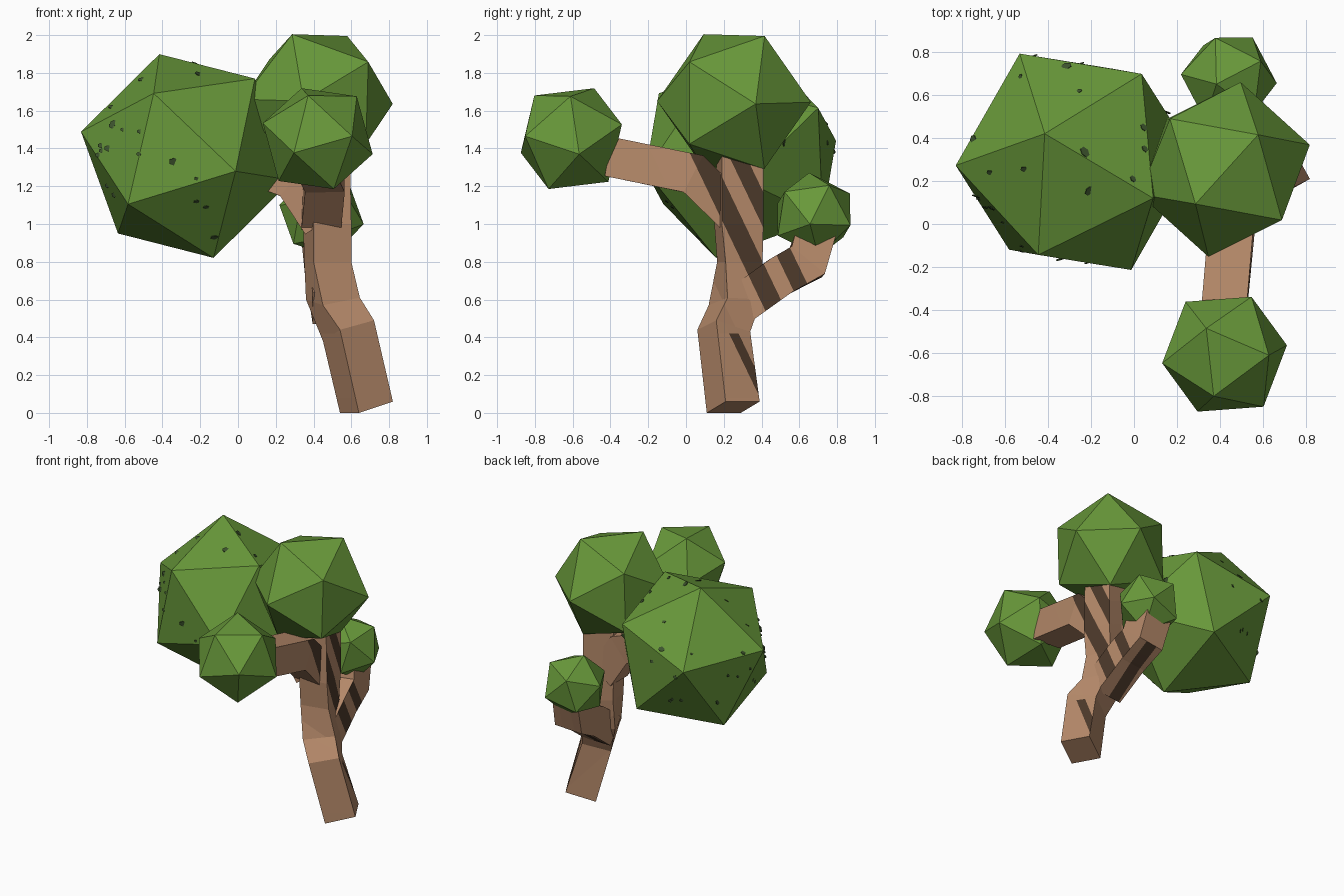
import bpy, bmesh, math, random
from mathutils import Vector, Matrix
from mathutils.bvhtree import BVHTree

if "Cube" in bpy.data.objects:
    bpy.data.objects.remove(bpy.data.objects["Cube"])


def material(name, rgb):
    m = bpy.data.materials.new(name)
    m.diffuse_color = (*rgb, 1)
    m.use_nodes = True
    m.node_tree.nodes["Principled BSDF"].inputs["Base Color"].default_value = m.diffuse_color
    return m


LEAF = material("leaf green", (0.138, 0.314, 0.042))
LEAF_SPOT = material("dark leaf spot", (0.045, 0.085, 0.026))
BARK = material("bark brown", (0.47, 0.255, 0.145))
BARK_DARK = material("dark bark", (0.075, 0.042, 0.024))


def finish(name, bm, *mats):
    bmesh.ops.recalc_face_normals(bm, faces=bm.faces)
    me = bpy.data.meshes.new(name)
    bm.to_mesh(me)
    bm.free()
    for m in mats:
        me.materials.append(m)
    bpy.context.collection.objects.link(bpy.data.objects.new(name, me))


def cut(bm, co, no):
    geom = bm.verts[:] + bm.edges[:] + bm.faces[:]
    bmesh.ops.bisect_plane(bm, geom=geom, plane_co=co, plane_no=no, dist=1e-5)


# Dark bark stripes slant across the right side: bands of y + SLOPE * z, with a height range
SLOPE = 0.48
STRIPES = [(.68, .79, .5, 2), (.88, .97, .5, 2), (.43, .48, .08, .42)]


def paint_bark(bm, underside):
    for lo, hi, z0, z1 in STRIPES:
        for w in (lo, hi):
            cut(bm, (0, w, 0), (0, 1, SLOPE))
    for z in (.08, .42):
        cut(bm, (0, 0, z), (0, 0, 1))
    if underside:
        for x in underside:
            cut(bm, (x, 0, 0), (1, 0, 0))
    bmesh.ops.recalc_face_normals(bm, faces=bm.faces)
    bm.normal_update()
    for f in bm.faces:
        c = f.calc_center_median()
        w = c.y + SLOPE * c.z
        if f.normal.x > .6 and any(a < w < b and z0 < c.z < z1 for a, b, z0, z1 in STRIPES):
            f.material_index = 1
        if underside and f.normal.z < -.5 and underside[0] < c.x < underside[1]:
            f.material_index = 1


def loft(name, rings, underside=None):
    """Skin a chain of four-cornered rings, cap both ends and paint the stripes."""
    bm = bmesh.new()
    loops = [[bm.verts.new(p) for p in ring] for ring in rings]
    for a, b in zip(loops, loops[1:]):
        for i in range(4):
            j = (i + 1) % 4
            bm.faces.new((a[i], a[j], b[j], b[i]))
    bm.faces.new(loops[0])
    bm.faces.new(loops[-1])
    paint_bark(bm, underside)
    finish(name, bm, BARK, BARK_DARK)


def branch(name, path, side, width=0.21, underside=None):
    """Square tube along a path; side is the sideways axis of its section."""
    pts = [Vector(p) for p in path]
    side = Vector(side)
    rings = []
    for i, p in enumerate(pts):
        t0 = (p - pts[max(i - 1, 0)]).normalized()
        t1 = (pts[min(i + 1, len(pts) - 1)] - p).normalized()
        t = (t0 + t1).normalized()
        u = (side - t * side.dot(t)).normalized() * width / 2
        v = t.cross(u)
        if 0 < i < len(pts) - 1:
            v = v / max(t.dot(t1), 0.5)      # mitred joint
        rings.append([p - u - v, p + u - v, p + u + v, p - u + v])
    loft(name, rings, underside)


def frame(a, b):
    a = Vector(a).normalized()
    n = a.cross(Vector(b)).normalized()
    return Matrix((a, n.cross(a), n)).transposed()


def crown(name, centre, radius, a, b):
    """Icosahedron turned so that two neighbouring corners point along a and b."""
    bm = bmesh.new()
    bmesh.ops.create_icosphere(bm, subdivisions=1, radius=radius)
    top = max(bm.verts, key=lambda v: v.co.z)
    near = top.link_edges[0].other_vert(top)
    rot = frame(a, b) @ frame(top.co, near.co).transposed()
    bm.transform(Matrix.Translation(centre) @ rot.to_4x4())
    tree = BVHTree.FromBMesh(bm)
    finish(name, bm, LEAF)
    return tree


# Trunk: left, near, right and back corner of each ring
loft("trunk", [
    [(.54, .29, 0), (.64, .11, 0), (.82, .21, .06), (.72, .39, .06)],
    [(.45, .24, .38), (.54, .06, .44), (.72, .16, .49), (.62, .34, .43)],
    [(.36, .32, .60), (.45, .12, .57), (.645, .22, .61), (.57, .40, .60)],
    [(.35, .36, .83), (.40, .165, .80), (.60, .21, .80), (.55, .405, .80)],
    [(.345, .36, 1.01), (.40, .15, 1.0), (.60, .19, 1.0), (.56, .41, 1.0)],
    [(.34, .37, 1.5), (.38, .17, 1.5), (.59, .19, 1.5), (.56, .41, 1.5)],
])

# Branches
branch("front_branch", [(.44, .27, 1.04), (.46, .04, 1.265), (.42, -.40, 1.355)], (1, 0, 0))
branch("back_branch", [(.50, .27, .56), (.475, .50, .725), (.46, .64, .80), (.44, .69, .96)],
       (1, 0, 0), underside=(.41, .50))
branch("left_branch", [(.44, .28, 1.0), (.29, .28, 1.23), (0, .29, 1.34)], (0, 1, 0), .2)

# Leaf crowns
CENTRE = Vector((-.273, .29, 1.36))
big = crown("large_left_crown", CENTRE, .573, (-.142, .13, .535), (-.174, -.435, .333))
crown("top_crown", (.422, .254, 1.648), .414, (-.134, -.159, .353), (.151, .156, .353))
crown("front_crown", (.422, -.607, 1.452), .305, (-.084, .119, .263), (-.05, -.19, .225))
crown("back_crown", (.442, .677, 1.05), .23, (-.062, .188, .11), (-.226, .018, .05))

# Small dark spots on the large crown: thin plates dropped onto its faces
rays = []
for x, z, r in [(-.34, 1.33, .028), (-.52, 1.49, .015), (-.525, 1.37, .014), (-.61, 1.5, .013),
                (-.725, 1.415, .018), (-.22, 1.12, .016), (-.22, 1.24, .013),
                (-.125, .93, .022), (-.17, 1.09, .016)]:
    rays.append((Vector((x, -3, z)), Vector((0, 1, 0)), r))
for x, y, r in [(-.315, .735, .025), (-.255, .62, .013), (-.23, .335, .028), (-.51, .255, .02),
                (-.67, .24, .018), (-.21, .155, .025), (-.005, .21, .018), (.045, .45, .02),
                (.05, .35, .018)]:
    rays.append((Vector((x, y, 4)), Vector((0, 0, -1)), r))
rays.append((Vector((3, .52, 1.43)), Vector((-1, 0, 0)), .025))
random.seed(4)
for i in range(18):                          # scattered over the back and left
    ang = math.radians(random.uniform(80, 220))
    d = Vector((math.cos(ang), math.sin(ang), random.uniform(-.6, .6))).normalized()
    rays.append((CENTRE + d * 2, -d, random.uniform(.013, .024)))

bm = bmesh.new()
for origin, direction, r in rays:
    hit, normal, _, _ = big.ray_cast(origin, direction)
    if hit:
        turn = normal.to_track_quat('Z', 'Y').to_matrix().to_4x4()
        m = Matrix.Translation(hit + normal * .002) @ turn @ Matrix.Diagonal((1, .75, 1, 1))
        bmesh.ops.create_cone(bm, cap_ends=True, segments=6, radius1=r, radius2=r,
                              depth=.004, matrix=m)
finish("crown_spots", bm, LEAF_SPOT)
